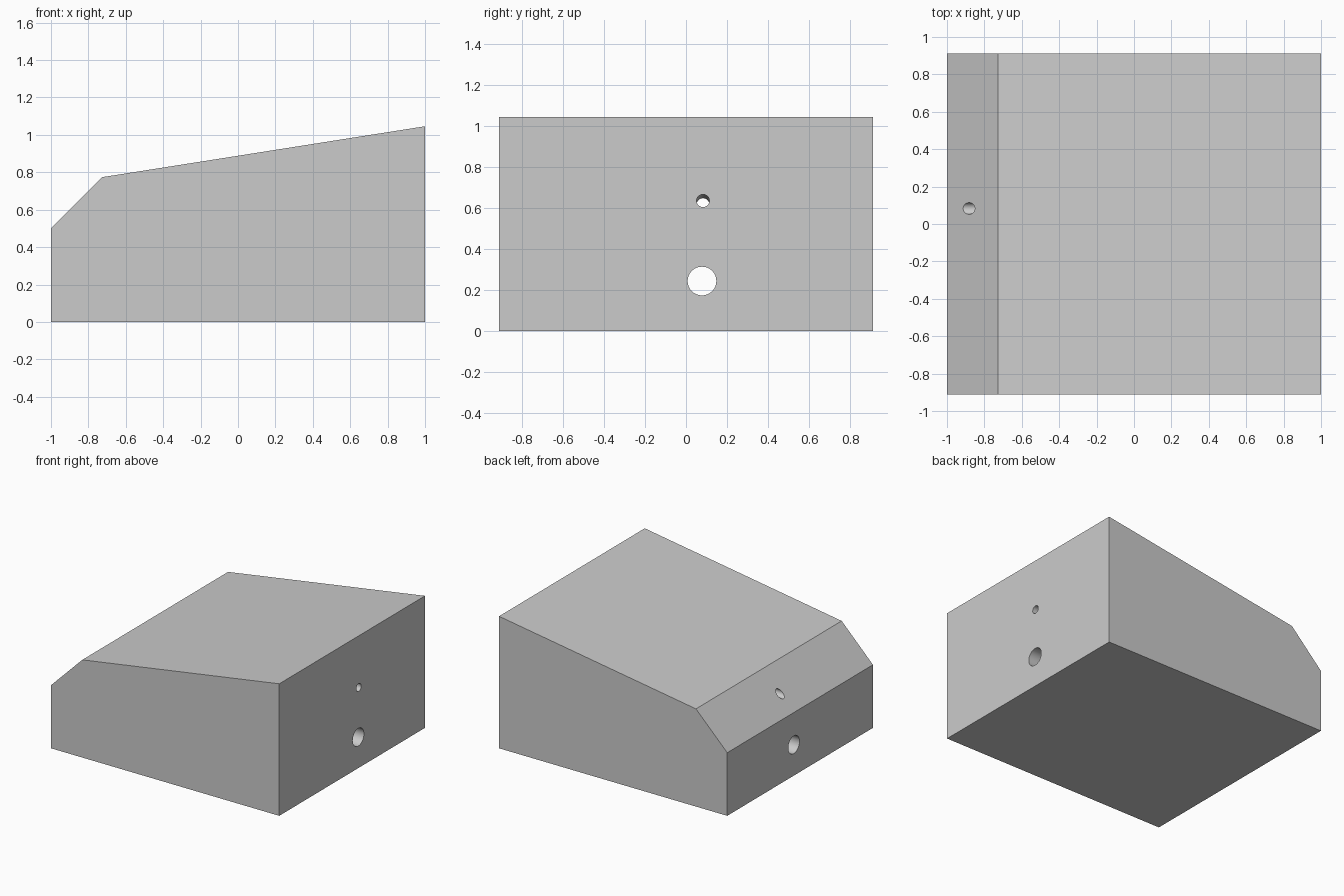
import bpy
import bmesh
from mathutils import Vector

cube = bpy.data.objects.get("Cube")
if cube:
    bpy.data.objects.remove(cube, do_unlink=True)

grey = bpy.data.materials.new("light_grey")
grey.use_nodes = True
colour = (0.6, 0.6, 0.6, 1)
grey.diffuse_color = colour
grey.node_tree.nodes["Principled BSDF"].inputs["Base Color"].default_value = colour

HALF_DEPTH = 0.912


def add_object(name, bm):
    mesh = bpy.data.meshes.new(name)
    bm.to_mesh(mesh)
    bm.free()
    mesh.materials.append(grey)
    obj = bpy.data.objects.new(name, mesh)
    bpy.context.collection.objects.link(obj)
    return obj


def drill(target, name, start, end, radius):
    """Cut a round hole through the target along the line start to end."""
    start, end = Vector(start), Vector(end)
    axis = (end - start).normalized()
    bm = bmesh.new()
    bmesh.ops.create_cone(bm, cap_ends=True, segments=48, radius1=radius,
                          radius2=radius, depth=(end - start).length + 0.4)
    cutter = add_object(name, bm)
    cutter.rotation_mode = "QUATERNION"
    cutter.rotation_quaternion = axis.to_track_quat("Z", "Y")
    cutter.location = (start + end) / 2
    cut = target.modifiers.new(name, "BOOLEAN")
    cut.operation = "DIFFERENCE"
    cut.solver = "EXACT"
    cut.object = cutter
    bpy.context.view_layer.objects.active = target
    bpy.ops.object.modifier_apply(modifier=cut.name)
    bpy.data.objects.remove(cutter, do_unlink=True)


# Wedge block: side profile extruded from front to back
profile = [(-1, 0), (1, 0), (1, 1.046), (-0.726, 0.774), (-1, 0.5)]
bm = bmesh.new()
face = bm.faces.new([bm.verts.new((x, -HALF_DEPTH, z)) for x, z in profile])
side = bmesh.ops.extrude_face_region(bm, geom=[face])
moved = [v for v in side["geom"] if isinstance(v, bmesh.types.BMVert)]
bmesh.ops.translate(bm, verts=moved, vec=(0, 2 * HALF_DEPTH, 0))
bmesh.ops.recalc_face_normals(bm, faces=bm.faces)
block = add_object("wedge_block", bm)

# Large level bore and small, slightly sloping bore
drill(block, "large_bore", (-1, 0.078, 0.245), (1, 0.078, 0.245), 0.07)
drill(block, "small_bore", (-0.882, 0.083, 0.618), (1, 0.083, 0.637), 0.031)

# Smooth bore walls with crisp block edges
bpy.ops.object.select_all(action="DESELECT")
block.select_set(True)
bpy.context.view_layer.objects.active = block
bpy.ops.object.shade_smooth_by_angle(angle=0.5)
